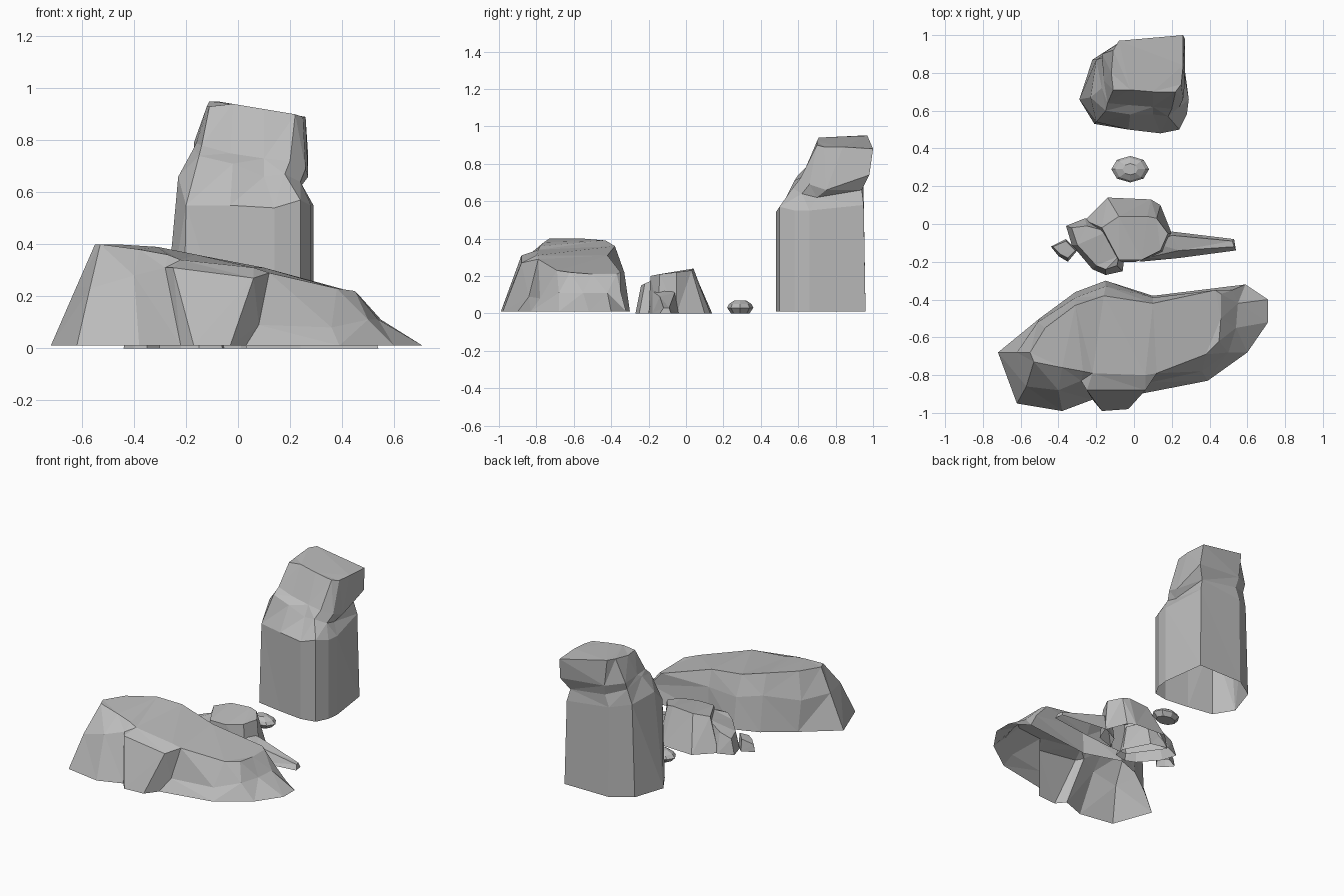
import bpy
import bmesh
from math import cos, sin, tau
from mathutils import Vector

cube = bpy.data.objects.get("Cube")
if cube:
    bpy.data.objects.remove(cube, do_unlink=True)

# One plain stone colour for every rock
stone = bpy.data.materials.new("grey_stone")
stone.use_nodes = True
stone_colour = (0.5, 0.5, 0.5, 1)
stone.diffuse_color = stone_colour
stone.node_tree.nodes["Principled BSDF"].inputs["Base Color"].default_value = stone_colour


def finish_object(name, bm):
    """Turn a bmesh into a flat-shaded stone object."""
    mesh = bpy.data.meshes.new(name)
    bm.to_mesh(mesh)
    bm.free()
    mesh.materials.append(stone)
    rock_object = bpy.data.objects.new(name, mesh)
    bpy.context.collection.objects.link(rock_object)
    return rock_object


def loft_rock(name, footprint, *rings, ground=0):
    """Loft a hollow rock, open below, from its footprint up through the rings.
    Coordinates are in hundredths of a unit, counter-clockwise from above."""
    bm = bmesh.new()
    outline = [(x, y, ground) for x, y in footprint]
    loops = [[bm.verts.new(Vector(point) / 100) for point in ring]
             for ring in (outline, *rings)]
    count = len(footprint)
    for lower, upper in zip(loops, loops[1:]):
        for i in range(count):
            j = (i + 1) % count
            bm.faces.new((lower[i], lower[j], upper[j], upper[i]))
    bm.faces.new(loops[-1])
    bmesh.ops.triangulate(bm, faces=bm.faces[:], quad_method='SHORT_EDGE')
    return finish_object(name, bm)


# Tall standing rock: straight walls, sloping shoulder, pinched neck, leaning head
loft_rock(
    "standing_rock",
    [(-21, 53), (-3, 50), (14, 48), (24, 50), (28, 58),
     (29, 66), (25, 96), (-8, 96), (-22, 87), (-29, 66)],
    [(-20, 54, 55), (-3, 50, 55), (14, 48, 54), (24, 50, 57), (28, 58, 55),
     (29, 66, 55), (24, 95, 58), (-8, 95, 62), (-20, 87, 64), (-23, 67, 66)],
    [(-15, 60, 74), (-2, 58, 71), (10, 58, 66), (18, 57, 67), (24, 62, 64),
     (24, 70, 62), (22, 94, 66), (-5, 95, 70), (-17, 88, 74), (-17, 72, 77)],
    [(-14, 64, 78), (-3, 63, 75), (10, 62, 73), (20, 61, 72), (26, 66, 69),
     (27, 75, 66), (27, 98, 74), (-6, 97, 77), (-17, 90, 79), (-16, 76, 79)],
    [(-11, 71, 93), (-2, 71, 94), (10, 70, 92), (22, 70, 90), (25, 74, 89),
     (26, 84, 89), (26, 100, 88), (-8, 97, 95), (-11, 92, 95), (-12, 80, 93)],
    ground=1)

# Long front rock: high left lobe, front buttress, top sloping down to a low nose
loft_rock(
    "long_front_rock",
    [(-72, -68), (-62, -95), (-38, -99), (-22, -93), (-17, -99), (-3, -98),
     (3, -90), (39, -83), (60, -68), (71, -52), (71, -40), (59, -32),
     (10, -38), (-15, -30), (-31, -36), (-50, -50)],
    [(-62, -68, 24), (-57, -86, 23), (-40, -88, 28), (-28, -83, 31),
     (-25, -88, 31), (6, -88, 27), (8, -84, 9), (36, -78, 8),
     (50, -68, 11), (54, -55, 11), (55, -42, 11), (52, -35, 12),
     (10, -39, 20), (-15, -33, 22), (-31, -39, 25), (-51, -52, 22)],
    [(-55, -68, 40), (-53, -73, 40), (-38, -76, 38), (-27, -78, 36),
     (-22, -79, 34), (6, -80, 31), (12, -79, 29), (38, -69, 23),
     (45, -62, 22), (46, -50, 21), (46, -37, 21), (43, -35, 22),
     (10, -42, 31), (-16, -38, 36), (-31, -43, 39), (-47, -55, 40)],
    ground=1)

# Middle cluster: flat-topped block with lower lumps beside it
loft_rock(
    "middle_rock",
    [(-10, -20), (1, -20), (16, -15), (20, -5), (14, 10), (9, 13), (-14, 14), (-26, 2)],
    [(-8, -19, 20), (4, -19, 20), (14, -14, 21), (18, -5, 22),
     (12, 3, 23), (7, 4, 24), (-8, 4, 23), (-17, -2, 21)])

loft_rock(
    "middle_side_lump",
    [(-36, -1), (-33, -11), (-22, -24), (-15, -27), (-6, -25), (-5, -17), (-14, 0), (-26, 3)],
    [(-33, -2, 10), (-30, -11, 11), (-20, -22, 12), (-15, -24, 15),
     (-9, -22, 16), (-8, -17, 18), (-14, -4, 18), (-25, -1, 13)])

loft_rock(
    "small_side_block",
    [(-44, -12), (-40, -17), (-35, -20), (-30, -14), (-36, -8)],
    [(-43, -12, 5), (-39, -16, 6), (-35, -18, 7), (-31, -14, 9), (-36, -9, 8)])

# Low spur tapering away from the middle rock
loft_rock(
    "tapered_spur",
    [(3, -20), (24, -18), (54, -14), (53, -8), (20, -4), (8, -10)],
    [(6, -18, 12), (24, -14, 9), (53, -12, 3), (52, -9, 3), (20, -6, 11), (10, -10, 14)])


# Small flattened pebble, closed underneath
def pebble_ring(width, depth, height, sides=8):
    return [(width * cos(tau * i / sides) - 2, depth * sin(tau * i / sides) + 29, height)
            for i in range(sides)]


pebble_foot = [(x, y) for x, y, z in pebble_ring(7, 5, 0)]
pebble = loft_rock("pebble", pebble_foot, pebble_ring(10, 7, 3),
                   pebble_ring(8, 6, 5), pebble_ring(4, 3, 7))
bm = bmesh.new()
bm.from_mesh(pebble.data)
bmesh.ops.holes_fill(bm, edges=[edge for edge in bm.edges if edge.is_boundary])
bm.to_mesh(pebble.data)
bm.free()
